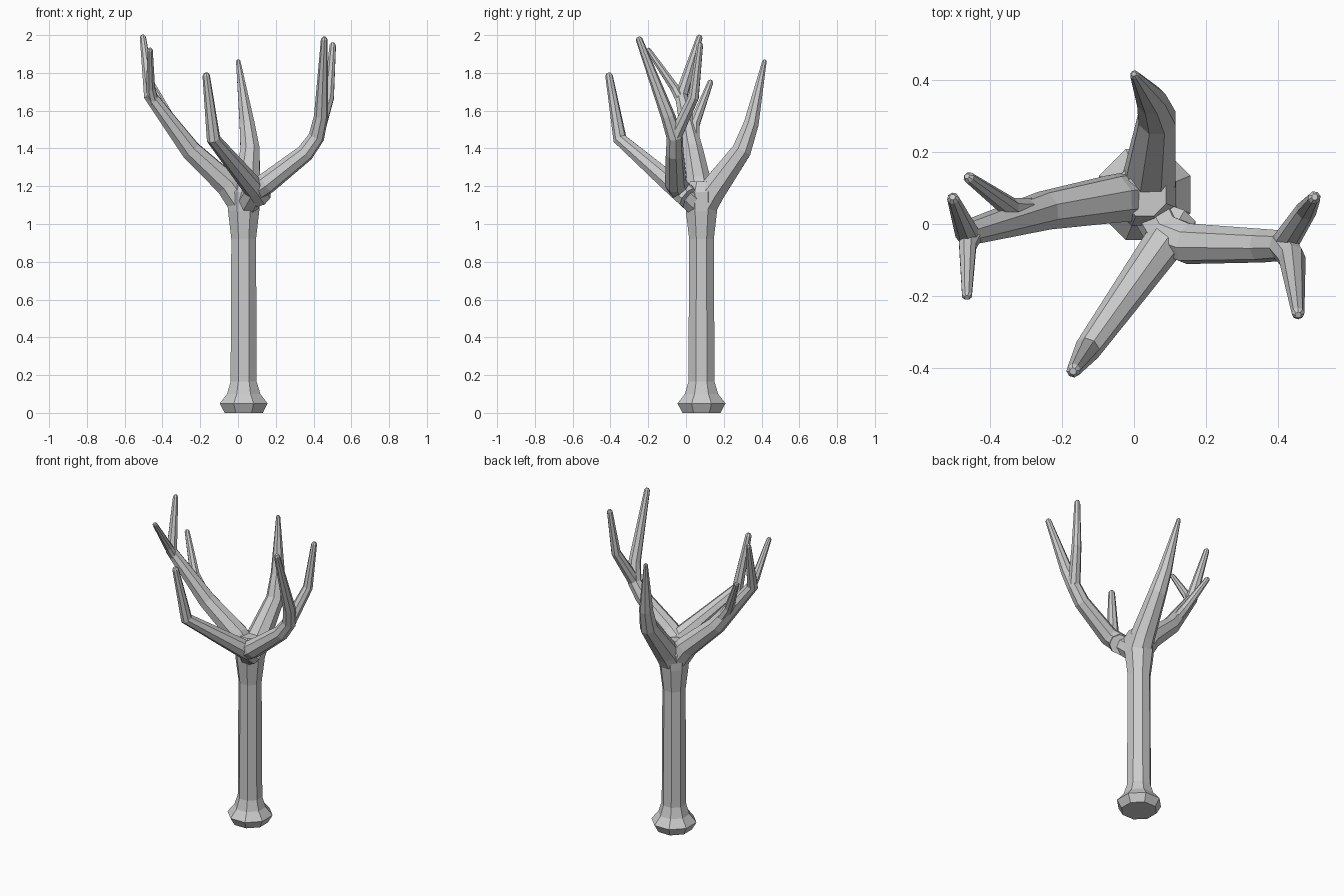
import bpy, bmesh, math
from mathutils import Vector

if "Cube" in bpy.data.objects:
    bpy.data.objects.remove(bpy.data.objects["Cube"])

SIDES = 8


def tube(name, pts, radii):
    """Closed faceted tube swept along pts."""
    pts = [Vector(p) for p in pts]
    bm = bmesh.new()
    rings, side = [], Vector((1, 0, 0))
    for i, (p, r) in enumerate(zip(pts, radii)):
        t = Vector()
        if i > 0:
            t += (p - pts[i - 1]).normalized()
        if i < len(pts) - 1:
            t += (pts[i + 1] - p).normalized()
        t.normalize()
        if i == 0 and abs(t.x) > 0.8:
            side = Vector((0, 1, 0))
        side = (side - t * side.dot(t)).normalized()
        up = t.cross(side)
        angles = [2 * math.pi * (k + 0.5) / SIDES for k in range(SIDES)]
        rings.append([bm.verts.new(p + (side * math.cos(a) + up * math.sin(a)) * r * 1.04)
                      for a in angles])
    for lo, hi in zip(rings, rings[1:]):
        for k in range(SIDES):
            n = (k + 1) % SIDES
            bm.faces.new((lo[k], lo[n], hi[n], hi[k]))
    bm.faces.new(rings[0][::-1])
    bm.faces.new(rings[-1])
    bmesh.ops.recalc_face_normals(bm, faces=bm.faces)
    me = bpy.data.meshes.new(name)
    bm.to_mesh(me)
    bm.free()
    ob = bpy.data.objects.new(name, me)
    bpy.context.collection.objects.link(ob)
    return ob


def limb(name, pts, r0, r1):
    """Branch tapering along its length, with a small domed tip."""
    pts = [Vector(p) for p in pts]
    dist = [0.0]
    for a, b in zip(pts, pts[1:]):
        dist.append(dist[-1] + (b - a).length)
    radii = [r0 + (r1 - r0) * (d / dist[-1]) ** 1.1 for d in dist]
    tip = pts[-1].copy()
    pts[-1] = tip - (tip - pts[-2]).normalized() * r1 * 0.7
    return tube(name, pts + [tip], radii + [r1 * 0.5])


# trunk with flared foot and widening crown
profile = [(0, .105), (.05, .132), (.1, .092), (.165, .072), (.92, .068),
           (1.07, .086), (1.17, .09), (1.225, .062)]
tree = tube("tree", [(.03, .082, z) for z, r in profile], [r for z, r in profile])

# main boughs, starting inside the crown
crown = (.035, .08, 1.08)
fork = (.09, -.03, 1.18)
right = [crown, fork, (.15, -.055, 1.215), (.355, -.06, 1.375), (.415, -.06, 1.46),
         (.44, -.095, 1.57), (.457, -.253, 1.99)]
left = [crown, (-.055, .07, 1.21), (-.25, .037, 1.39), (-.465, -.025, 1.68), (-.505, .075, 2)]
front = [(.12, .01, 1.14), (.085, -.05, 1.19), (-.13, -.35, 1.45), (-.17, -.41, 1.8)]
back = [crown, (.045, .135, 1.17), (.064, .295, 1.39), (.048, .345, 1.53), (0, .417, 1.87)]

# twigs leave the boughs at their bends
parts = [
    limb("right_bough", right, .064, .017),
    limb("left_bough", left, .073, .016),
    limb("front_bough", front, .058, .019),
    limb("back_bough", back, .08, .012),
    limb("right_twig", [right[4], (.48, .04, 1.67), (.503, .075, 1.96)], .037, .017),
    limb("left_front_twig", [(-.445, -.02, 1.64), (-.463, -.06, 1.72), (-.465, -.205, 1.93)],
         .028, .014),
    limb("left_back_twig", [left[2], (-.345, .045, 1.53), (-.465, .133, 1.76)], .036, .015),
]

# grow all limbs into one skin
for p in parts:
    m = tree.modifiers.new(p.name, 'BOOLEAN')
    m.operation = 'UNION'
    m.solver = 'EXACT'
    m.object = p
bpy.context.view_layer.update()
dg = bpy.context.evaluated_depsgraph_get()
skin = bpy.data.meshes.new_from_object(tree.evaluated_get(dg))
tree.modifiers.clear()
tree.data = skin
for p in parts:
    bpy.data.objects.remove(p)
